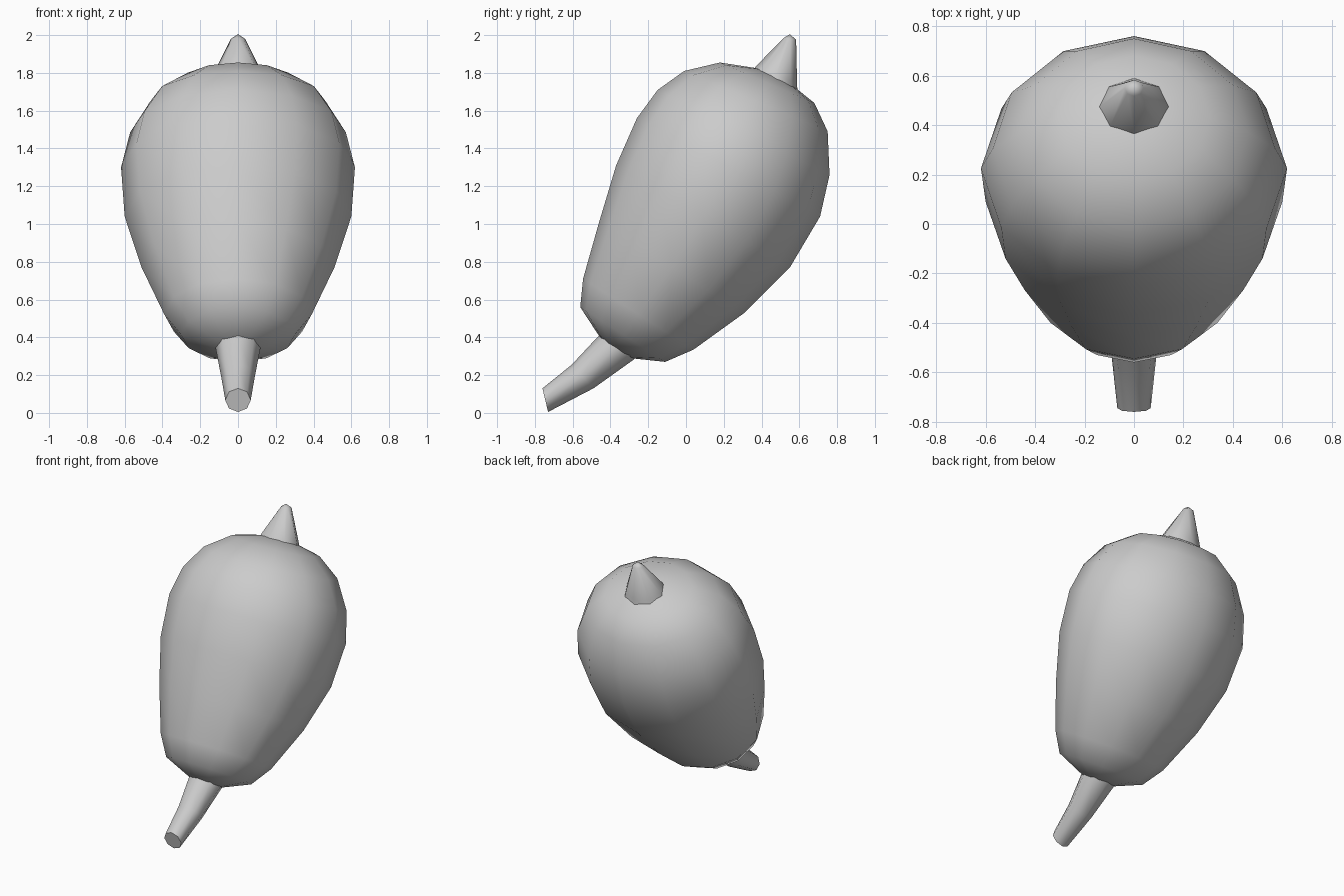
import bpy, bmesh, math
from mathutils import Vector

if "Cube" in bpy.data.objects:
    bpy.data.objects.remove(bpy.data.objects["Cube"])


def loft(name, rings, sides, widen=1.0, start=None, end=None):
    """Skin oval rings, each given by its two outline points (y, z) in the side view."""
    bm = bmesh.new()
    loops = []
    for (ya, za), (yb, zb) in rings:
        a, b = Vector((0, ya, za)), Vector((0, yb, zb))
        mid, half = (a + b) / 2, (b - a) / 2
        side = Vector((half.length * widen, 0, 0))
        angles = [2 * math.pi * i / sides for i in range(sides)]
        loops.append([bm.verts.new(mid + half * math.cos(t) + side * math.sin(t))
                      for t in angles])
    for lo, hi in zip(loops, loops[1:]):
        for i in range(sides):
            j = (i + 1) % sides
            bm.faces.new((lo[i], lo[j], hi[j], hi[i]))
    # close each end with a pole or a flat cap
    for loop, pole in ((loops[0], start), (loops[-1], end)):
        if pole:
            p = bm.verts.new((0, *pole))
            for i in range(sides):
                bm.faces.new((loop[i], loop[(i + 1) % sides], p))
        else:
            bm.faces.new(loop)
    bmesh.ops.recalc_face_normals(bm, faces=bm.faces)
    mesh = bpy.data.meshes.new(name)
    bm.to_mesh(mesh)
    bm.free()
    obj = bpy.data.objects.new(name, mesh)
    bpy.context.collection.objects.link(obj)
    bpy.ops.object.select_all(action='DESELECT')
    obj.select_set(True)
    bpy.context.view_layer.objects.active = obj
    bpy.ops.object.shade_smooth_by_angle(angle=math.radians(60))
    return obj


# leaning egg-shaped body, bottom to top
loft("body", [
    ((-0.56, 0.56), (-0.11, 0.27)),
    ((-0.545, 0.71), (0.04, 0.335)),
    ((-0.46, 1.01), (0.31, 0.53)),
    ((-0.37, 1.31), (0.55, 0.77)),
    ((-0.26, 1.56), (0.71, 1.04)),
    ((-0.15, 1.71), (0.76, 1.26)),
    ((-0.01, 1.81), (0.75, 1.49)),
    ((0.18, 1.855), (0.68, 1.64)),
], 12, 1.125, start=(-0.39, 0.30), end=(0.47, 1.81))

# bent tapering stem under the body
loft("lower_stem", [
    ((-0.76, 0.13), (-0.73, 0.005)),
    ((-0.605, 0.255), (-0.49, 0.13)),
    ((-0.47, 0.40), (-0.28, 0.28)),
    ((-0.41, 0.46), (-0.22, 0.33)),
], 8, 1.05)

# pointed tip on top
loft("top_tip", [
    ((0.35, 1.80), (0.59, 1.70)),
    ((0.37, 1.835), (0.588, 1.745)),
    ((0.517, 1.985), (0.583, 1.975)),
], 8, 1.13, end=(0.55, 2.005))
